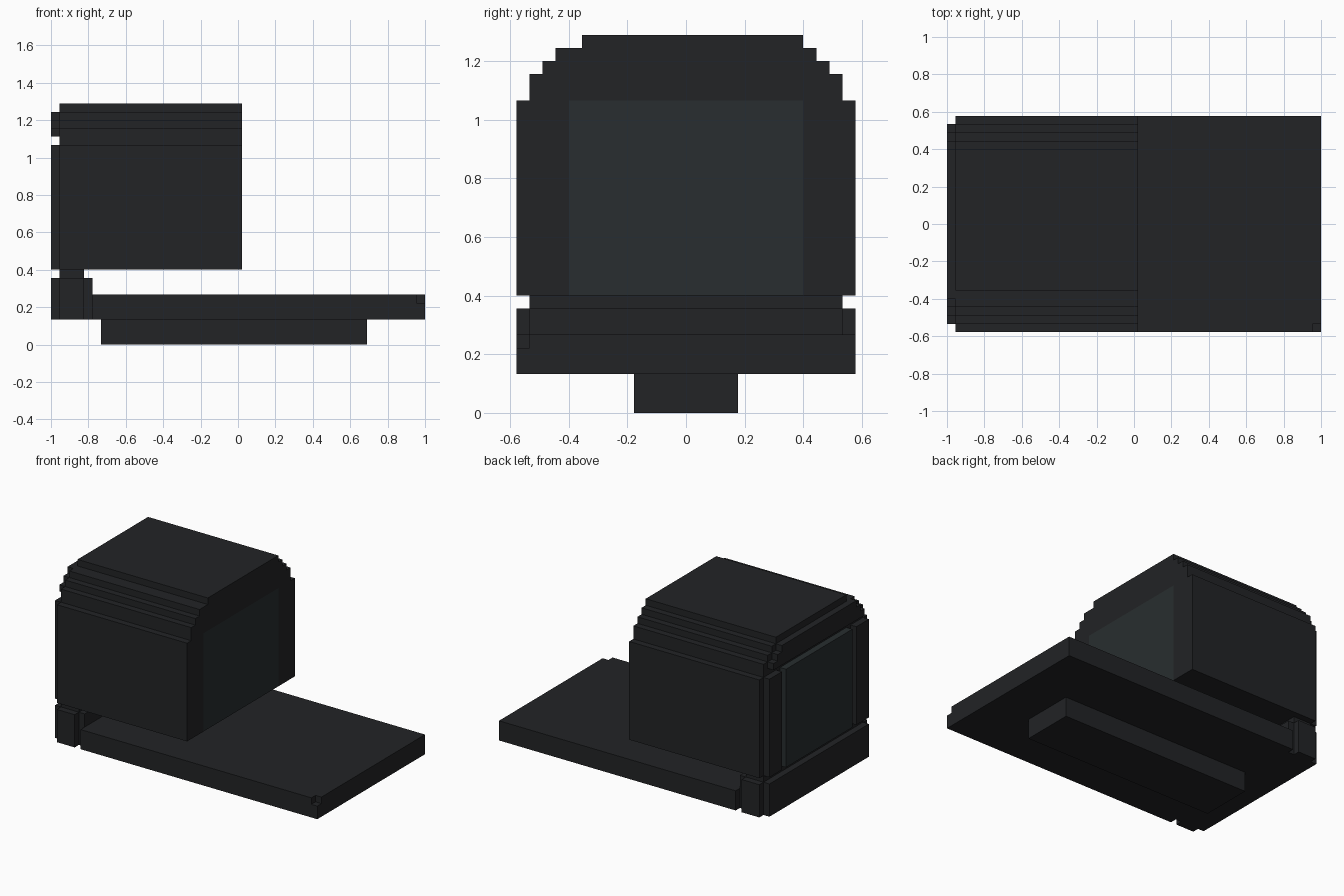
import bpy, bmesh

if "Cube" in bpy.data.objects:
    bpy.data.objects.remove(bpy.data.objects["Cube"])

V = 2 / 45  # one grid block of the blocky style


def material(name, rgb):
    m = bpy.data.materials.new(name)
    m.diffuse_color = (*rgb, 1)
    m.use_nodes = True
    m.node_tree.nodes["Principled BSDF"].inputs["Base Color"].default_value = m.diffuse_color
    return m


METAL = material("dark_metal", (0.016, 0.017, 0.019))
GLASS = material("tinted_glass", (0.021, 0.027, 0.029))


def prism(name, outline, x0, x1, mat=METAL):
    """Extrude a (y, z) outline along x; all values in grid blocks, x from the left end."""
    bm = bmesh.new()
    face = bm.faces.new([bm.verts.new(((x0 - 22.5) * V, y * V, z * V)) for y, z in outline])
    ext = bmesh.ops.extrude_face_region(bm, geom=[face])
    moved = [g for g in ext["geom"] if isinstance(g, bmesh.types.BMVert)]
    bmesh.ops.translate(bm, verts=moved, vec=((x1 - x0) * V, 0, 0))
    bmesh.ops.recalc_face_normals(bm, faces=bm.faces)
    mesh = bpy.data.meshes.new(name)
    bm.to_mesh(mesh)
    bm.free()
    mesh.materials.append(mat)
    ob = bpy.data.objects.new(name, mesh)
    bpy.context.collection.objects.link(ob)
    return ob


def box(name, x, y, z, mat=METAL):
    return prism(name, [(y[0], z[0]), (y[1], z[0]), (y[1], z[1]), (y[0], z[1])], *x, mat)


def stepped(layers):
    """Outline of stacked layers, each (y_min, y_max, z_bottom, z_top)."""
    right = [p for a, b, z0, z1 in layers for p in ((b, z0), (b, z1))]
    left = [p for a, b, z0, z1 in reversed(layers) for p in ((a, z1), (a, z0))]
    return right + left


# Keel under the deck
box("keel", (6, 38), (-4, 4), (0, 3))

# Flat deck with a small chip out of one front corner
box("deck", (5, 44), (-13, 13), (3, 6))
prism("deck_end", [(-13, 3), (13, 3), (13, 6), (-12, 6), (-12, 5), (-13, 5)], 44, 45)

# Raised base behind the deck, and the neck that carries the cab
box("rear_base", (1, 4), (-13, 13), (3, 8))
box("rear_base_back", (0, 1), (-12, 12), (3, 8))
box("rear_base_front", (4, 5), (-12, 12), (3, 8))
box("neck", (1, 4), (-12, 12), (8, 9))

# Cab with a stepped roof
cab = stepped([(-13, 13, 9, 24), (-12, 12, 24, 26), (-11, 11, 26, 27),
               (-10, 10, 27, 28), (-8, 9, 28, 29)])
prism("cab_body", cab, 1, 22)

# Front frame of the cab around a flush window
prism("cab_front_frame", cab + [(-9, 9), (-9, 24), (9, 24), (9, 9)], 22, 23)
box("front_window", (22, 23), (-9, 9), (9, 24), GLASS)

# Raised panels on the back of the cab
box("rear_window", (0, 1), (-8, 8), (9, 24), GLASS)
for side, y in (("near", (-12, -9)), ("far", (9, 12))):
    box("rear_pillar_" + side, (0, 1), y, (9, 24))
prism("rear_roof_panel", stepped([(-11, 11, 25, 26), (-10, 10, 26, 27), (-9, 9, 27, 28)]), 0, 1)
